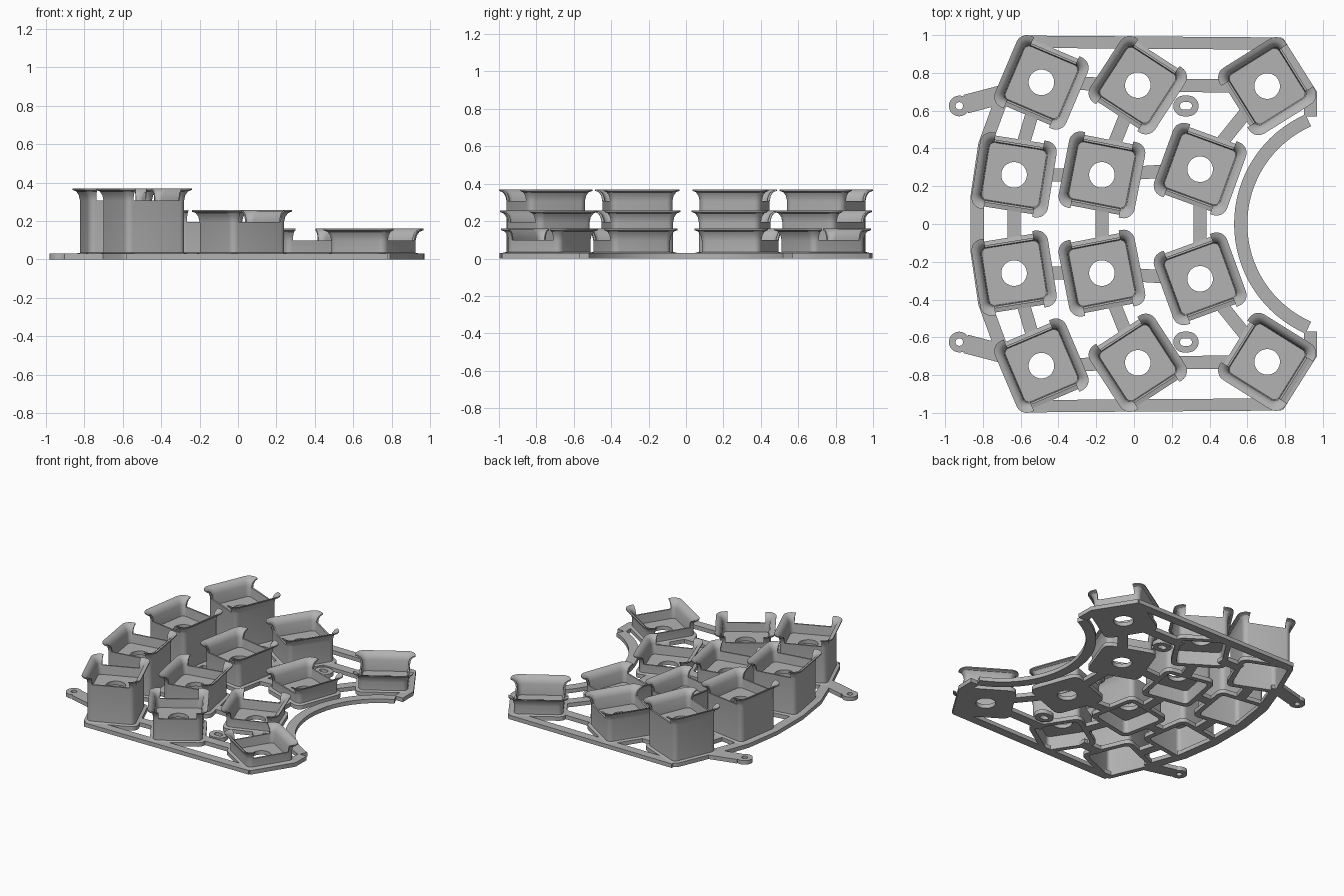
import bpy, bmesh
from math import sin, cos, pi, radians
from mathutils import Vector, Matrix

cube = bpy.data.objects.get("Cube")
if cube:
    bpy.data.objects.remove(cube)

grey = bpy.data.materials.new("plain_grey")
grey.use_nodes = True
colour = (0.45, 0.45, 0.45, 1)
grey.diffuse_color = colour
grey.node_tree.nodes["Principled BSDF"].inputs["Base Color"].default_value = colour

PLATE = 0.03
parts = []


def finish(name, bm, matrix=None):
    bmesh.ops.recalc_face_normals(bm, faces=bm.faces)
    mesh = bpy.data.meshes.new(name)
    bm.to_mesh(mesh)
    bm.free()
    mesh.materials.append(grey)
    obj = bpy.data.objects.new(name, mesh)
    if matrix:
        obj.matrix_world = matrix
    bpy.context.collection.objects.link(obj)
    parts.append(obj)
    return obj


def rounded_square(half, r, z, stretch=0, seg=6):
    """Loop of points; half == r gives a circle, stretch pulls it into a slot."""
    pts = []
    for q in range(4):
        sx = 1 if q in (0, 3) else -1
        sy = 1 if q in (0, 1) else -1
        for i in range(seg + 1):
            a = (q + i / seg) * pi / 2
            pts.append((sx * (half - r + stretch) + r * cos(a),
                        sy * (half - r) + r * sin(a), z))
    return pts


def loft(loops):
    """Skin a closed series of loops into a ring-shaped solid."""
    bm = bmesh.new()
    rows = [[bm.verts.new(p) for p in loop] for loop in loops]
    n = len(rows[0])
    for k, row in enumerate(rows):
        nxt = rows[(k + 1) % len(rows)]
        for i in range(n):
            j = (i + 1) % n
            bm.faces.new((row[i], row[j], nxt[j], nxt[i]))
    bmesh.ops.remove_doubles(bm, verts=bm.verts, dist=0.0001)
    return bm


def strip(name, points, width):
    """Flat bar of constant width that follows a path."""
    pts = [Vector(p) for p in points]
    left, right = [], []
    for i, p in enumerate(pts):
        d0 = (p - pts[max(i - 1, 0)]).normalized()
        d1 = (pts[min(i + 1, len(pts) - 1)] - p).normalized()
        d = (d0 + d1).normalized()
        side = Vector((-d.y, d.x)) * width / 2
        left.append(p + side)
        right.append(p - side)
    bm = bmesh.new()
    lo, hi = ([[bm.verts.new((p.x, p.y, z)) for p in e] for e in (left, right)]
              for z in (0, PLATE))
    rows = [lo[0], lo[1], hi[1], hi[0]]
    for k in range(4):
        a, b = rows[k], rows[(k + 1) % 4]
        for i in range(len(pts) - 1):
            bm.faces.new((a[i], a[i + 1], b[i + 1], b[i]))
    for i in (0, -1):
        bm.faces.new([r[i] for r in rows])
    finish(name, bm)


def link(name, a, b, width=0.07, trim=0.17):
    """Strut between two cup centres, stopping inside the cup walls."""
    a, b = Vector(a), Vector(b)
    d = (b - a).normalized() * trim
    strip(name, [a + d, b - d], width)


def cup(name, x, y, angle, top, floor, side_notch):
    under = floor - PLATE
    profile = [(.19, .05, 0), (.19, .05, PLATE), (.168, .035, PLATE + .005),
               (.168, .035, top - .065), (.174, .038, top - .035),
               (.186, .046, top - .016), (.205, .06, top - .008), (.205, .06, top),
               (.186, .05, top - .006), (.168, .04, top - .022), (.158, .032, top - .05),
               (.153, .028, floor), (.068, .068, floor), (.068, .068, under)]
    if under > 0.001:
        profile += [(.153, .028, under), (.155, .03, 0)]
    place = Matrix.Translation((x, y, 0)) @ Matrix.Rotation(radians(angle), 4, 'Z')
    obj = finish(name, loft([rounded_square(*p) for p in profile]), place)

    # lowered middle on two opposite walls
    bm = bmesh.new()
    bmesh.ops.create_cube(bm, size=1)
    size = (1, .26, .2) if side_notch else (.26, 1, .2)
    bmesh.ops.scale(bm, vec=size, verts=bm.verts)
    bmesh.ops.translate(bm, vec=(0, 0, top + .1 - .062), verts=bm.verts)
    cutter = finish("notch_cutter", bm, place)
    cutter.hide_render = True
    parts.remove(cutter)
    mod = obj.modifiers.new("notch", 'BOOLEAN')
    mod.operation = 'DIFFERENCE'
    mod.solver = 'EXACT'
    mod.object = cutter
    bpy.context.view_layer.update()
    graph = bpy.context.evaluated_depsgraph_get()
    cut = bpy.data.meshes.new_from_object(obj.evaluated_get(graph))
    obj.modifiers.clear()
    obj.data = cut
    bpy.data.objects.remove(cutter)


# cups: column name, outer (x, y, angle), inner (x, y, angle), top, floor
columns = [("tall", (-.49, .75, -23), (-.635, .26, -9), .37, .24),
           ("middle", (.02, .735, -33), (-.17, .26, -11), .257, .13),
           ("low", (.705, .73, 32), (.35, .29, -20), .16, PLATE)]

for s, half in ((1, "back"), (-1, "front")):
    def flip(*pts):
        return [(px, py * s) for px, py in pts]

    for tier, outer, inner, top, floor in columns:
        for place, (x, y, a) in (("outer", outer), ("inner", inner)):
            cup(f"{half}_{place}_{tier}_cup", x, y * s, a * s, top, floor,
                tier == "low" and place == "outer")
        link(f"{half}_{tier}_strut", *flip(outer[:2], inner[:2]))
    for (_, o1, i1, *_), (_, o2, i2, *_) in zip(columns, columns[1:]):
        link(f"{half}_outer_strut", *flip(o1[:2], o2[:2]))
        link(f"{half}_inner_strut", *flip(i1[:2], i2[:2]))

    # frame edges
    strip(f"{half}_edge", flip((-.58, .965), (.78, .955)), .065)
    strip(f"{half}_right_corner", flip((.76, .965), (.935, .69), (.935, .57)), .07)

    # mounting tab with screw hole
    x, y = -.925, .625
    rings = [(.055, 0), (.055, PLATE), (.02, PLATE), (.02, 0)]
    finish(f"{half}_tab_eye", loft([rounded_square(r, r, z) for r, z in rings]),
           Matrix.Translation((x, y * s, 0)))
    strip(f"{half}_tab_arm", flip((x + .035, y + .01), (-.68, .69)), .1)

    # slotted washer
    rings = [(.055, 0), (.055, PLATE), (.02, PLATE), (.02, 0)]
    finish(f"{half}_slot_washer", loft([rounded_square(r, r, z, .012) for r, z in rings]),
           Matrix.Translation((.275, .625 * s, 0)))

# struts across the middle
for tier, _, (x, y, _), *_ in columns:
    link(f"{tier}_centre_strut", (x, y), (x, -y))

# left edge of the frame
bend = [(-.69, .69), (-.79, .42), (-.83, .15)]
strip("left_edge", bend + [(x, -y) for x, y in reversed(bend)], .07)

# curved right edge of the frame
span = radians(109)
arc = [pi + span * (i / 32 - .5) * 1.32 * .92 for i in range(33)]
path = [(1.165 + .6 * cos(a), .6 * sin(a)) for a in arc]
strip("right_arc", [p for p in path if p[0] < .96], .07)

bpy.ops.object.select_all(action='DESELECT')
for obj in parts:
    obj.select_set(True)
bpy.context.view_layer.objects.active = parts[0]
bpy.ops.object.shade_smooth_by_angle(angle=radians(32))
